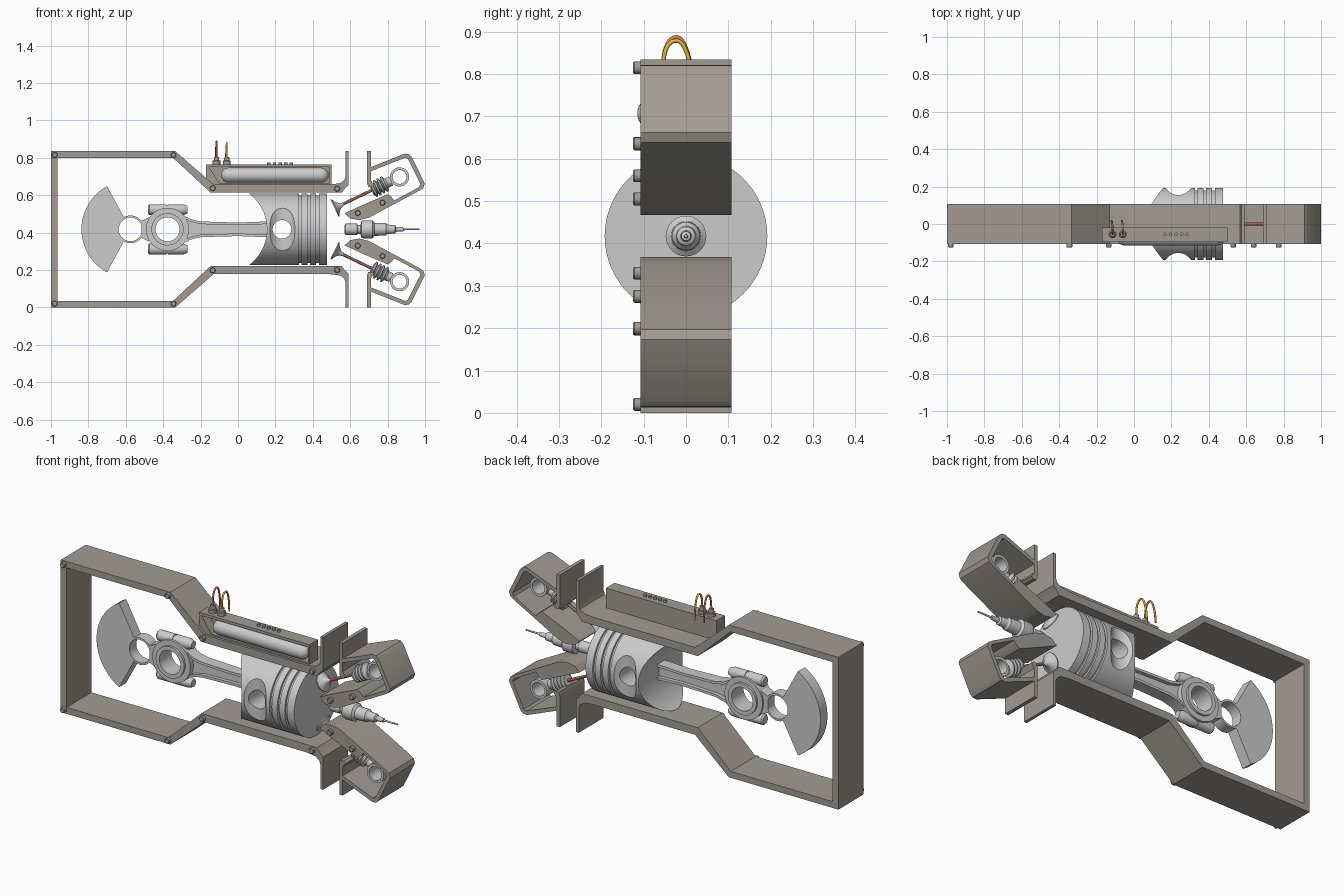
import bpy, bmesh, math
from mathutils import Vector

if "Cube" in bpy.data.objects:
    bpy.data.objects.remove(bpy.data.objects["Cube"])

CZ = 0.4175          # height of the cylinder axis
D = 0.108            # half depth of the cutaway castings


def material(name, rgb):
    m = bpy.data.materials.new(name)
    m.diffuse_color = (*rgb, 1)
    m.use_nodes = True
    m.node_tree.nodes["Principled BSDF"].inputs["Base Color"].default_value = m.diffuse_color
    return m


CAST = material("cast_metal", (0.36, 0.33, 0.29))
RED = material("red_wire", (0.75, 0.2, 0.1))
YELLOW = material("yellow_wire", (0.75, 0.5, 0.03))
STEM = material("valve_stem", (0.33, 0.12, 0.09))


def finish(name, bm, mat=None):
    bmesh.ops.recalc_face_normals(bm, faces=bm.faces)
    me = bpy.data.meshes.new(name)
    bm.to_mesh(me)
    bm.free()
    ob = bpy.data.objects.new(name, me)
    bpy.context.collection.objects.link(ob)
    if mat:
        me.materials.append(mat)
    return ob


def plate(name, pts, y0, y1, mat=None):
    """Extrude an x-z outline along y."""
    bm = bmesh.new()
    f = bm.faces.new([bm.verts.new((x, y0, z)) for x, z in pts])
    r = bmesh.ops.extrude_face_region(bm, geom=[f])
    bmesh.ops.translate(bm, vec=(0, y1 - y0, 0),
                        verts=[v for v in r["geom"] if isinstance(v, bmesh.types.BMVert)])
    return finish(name, bm, mat)


def lathe(name, prof, origin, axis, mat=None, closed=False, n=32):
    """Revolve (distance along axis, radius) points; closed makes a ring."""
    q = Vector(axis).to_track_quat('Z', 'Y')
    bm = bmesh.new()
    rings = [[bm.verts.new(Vector(origin) + q @ Vector((r * math.cos(2 * math.pi * k / n),
              r * math.sin(2 * math.pi * k / n), t))) for k in range(n)] for t, r in prof]
    pairs = list(zip(rings, rings[1:])) + ([(rings[-1], rings[0])] if closed else [])
    for a, b in pairs:
        for k in range(n):
            bm.faces.new((a[k], a[(k + 1) % n], b[(k + 1) % n], b[k]))
    if not closed:
        bm.faces.new(rings[0])
        bm.faces.new(rings[-1])
    return finish(name, bm, mat)


def ring(name, x, z, r0, r1, h, mat=None):
    return lathe(name, [(-h, r0), (-h, r1), (h, r1), (h, r0)], (x, 0, z), (0, 1, 0), mat, True, 48)


def rod(name, a, b, r, mat=None, n=24):
    v = Vector(b) - Vector(a)
    return lathe(name, [(0, r), (v.length, r)], a, v, mat, n=n)


def flip(pts):
    return [(x, 2 * CZ - z) for x, z in pts]


def cut(ob, cutters):
    bpy.context.view_layer.objects.active = ob
    for c in cutters:
        m = ob.modifiers.new("cut", 'BOOLEAN')
        m.operation, m.object, m.solver = 'DIFFERENCE', c, 'EXACT'
        bpy.ops.object.modifier_apply(modifier=m.name)
        bpy.data.objects.remove(c)


# crankcase and cylinder walls, one open outline mirrored about the axis
outer = [(-1, .835), (-.335, .835), (-.13, .657), (.49, .657), (.545, .664), (.568, .68),
         (.575, .70), (.575, .835), (.592, .835), (.592, .655), (.575, .64), (.555, .614)]
inner = [(-.147, .614), (-.347, .80), (-.965, .80)]
half = outer + inner
plate("crankcase", half + flip(half)[::-1], -D, D, CAST)

# cylinder heads with hollow rocker covers, valves, springs and cams
head = [(.57, .503), (.60, .475), (.65, .467), (.70, .48), (.965, .622), (.99, .638), (.999, .662),
        (.928, .806), (.912, .82), (.89, .822), (.71, .75), (.71, .835), (.69, .835), (.69, .665),
        (.697, .645), (.715, .645), (.728, .655), (.71, .68), (.71, .728), (.893, .80),
        (.908, .795), (.976, .66), (.968, .643), (.835, .572), (.822, .59), (.80, .605), (.66, .545)]
spring = [(.22, .03)]
for k in range(4):
    t = .225 + k * .021
    spring += [(t, .032), (t + .004, .044), (t + .012, .044), (t + .016, .032)]
spring += [(.312, .026), (.336, .026)]
bolts = [(-.98, .815), (-.345, .815), (-.135, .637), (.53, .635), (.64, .505), (.773, .56)]
for side, s in (("upper", 1), ("lower", -1)):
    fix = (lambda p: p) if s == 1 else flip
    plate(side + "_cylinder_head", fix(head), -D, D, CAST)
    d = Vector((.9, 0, .433 * s))
    o = Vector((.516, 0, CZ + .113 * s))
    lathe(side + "_valve", [(0, .05), (.006, .05), (.018, .028), (.035, .013), (.055, .007)], o, d)
    rod(side + "_valve_stem", o + d * .05, o + d * .24, .008, STEM, 16)
    lathe(side + "_valve_spring", spring, o, d)
    ring(side + "_cam", .864, CZ + .28 * s, .037, .051, .045)
    for i, (x, z) in enumerate(fix(bolts)):
        lathe(f"{side}_bolt_{i}", [(0, .015), (.014, .015), (.017, .012)],
              (x, -D, z), (0, -1, 0), CAST, n=16)

# piston: turned body with ring grooves, scalloped skirt, side reliefs and pin hole
prof = [(.055, .192)]
for x in (.325, .372, .418):
    prof += [(x, .192), (x, .18), (x + .014, .18), (x + .014, .192)]
prof += [(.475, .192)]
piston = lathe("piston", prof, (0, 0, CZ), (1, 0, 0), n=64)
cut(piston, [rod("skirt_cut", (-.083, -.3, CZ), (-.083, .3, CZ), .238, n=96),
             rod("front_relief", (.237, -.235, CZ - .3), (.237, -.235, CZ + .3), .08, n=48),
             rod("back_relief", (.237, .235, CZ - .3), (.237, .235, CZ + .3), .08, n=48),
             rod("pin_cut", (.235, -.3, CZ), (.235, .3, CZ), .05, n=40)])

# connecting rod: I-section shank, split big end and cap bolts
BX = -.377
edge = [(-.30, .08), (-.255, .055), (-.20, .042), (0, .036), (.175, .043)]
low = [(x, h - .014) for x, h in edge]
plate("rod_web", [(x, CZ + h) for x, h in low] + [(x, CZ - h) for x, h in low[::-1]], -.012, .012)
for name, s in (("upper", 1), ("lower", -1)):
    plate(name + "_rod_flange", [(x, CZ + s * h) for x, h in edge + low[::-1]], -.032, .032)
    z = CZ + .105 * s
    lathe(name + "_cap_bolt", [(-.105, .022), (-.097, .029), (-.004, .029), (-.004, .025), (.004, .025),
                               (.004, .029), (.085, .029), (.108, .02)], (BX, 0, z), (1, 0, 0))
ring("big_end", BX, CZ, .082, .115, .04)
ring("bearing_shell", BX, CZ, .064, .086, .052)

# crankshaft web: counterweight fan, journal ring and bridge
JX = -.575
angs = [math.radians(118.5 + 123 * k / 32) for k in range(33)]
arc = lambda r: [(JX + r * math.cos(a), CZ + r * math.sin(a)) for a in angs]
plate("counterweight", arc(.262) + arc(.066)[::-1], -.03, .03)
ring("crank_journal", JX, CZ, .063, .074, .03)
plate("crank_bridge", [(-.517, CZ - .045), (-.475, CZ - .065), (-.475, CZ + .065),
                       (-.517, CZ + .045)], -.03, .03)

# spark plug
lathe("spark_plug", [(.57, .022), (.575, .03), (.635, .03), (.64, .024), (.655, .024), (.66, .045),
                     (.672, .048), (.72, .048), (.73, .035), (.79, .033), (.80, .025), (.84, .022),
                     (.845, .013), (.885, .011), (.887, .005), (.97, .004)], (0, 0, CZ), (1, 0, 0))

# ignition box with recessed front, capsule, top studs, sockets and wires
box = plate("ignition_box", [(-.17, .655), (.50, .655), (.50, .765), (-.17, .765)], -.095, -.02, CAST)
cut(box, [plate("recess", [(-.155, .75), (-.10, .665), (.49, .665), (.49, .75)], -.12, -.04, CAST)])
cap = [(.04 * (1 - math.cos(a)), max(.04 * math.sin(a), .002))
       for a in (math.pi / 16 * k for k in range(9))]
L = .575
lathe("capsule", cap + [(L - t, r) for t, r in cap[::-1]], (-.09, -.075, .707), (1, 0, 0))
for k in range(5):
    rod(f"box_stud_{k}", (.165 + .03 * k, -.055, .76), (.165 + .03 * k, -.055, .776), .009, CAST, 16)
for name, x, top, mat in (("red_wire", -.115, .887, RED), ("yellow_wire", -.06, .879, YELLOW)):
    lathe(name + "_socket", [(0, .021), (.022, .021), (.024, .015), (.042, .013)],
          (x, -.055, .762), (0, 0, 1), CAST)
    cu = bpy.data.curves.new(name, 'CURVE')
    cu.dimensions, cu.bevel_depth, cu.bevel_resolution, cu.use_fill_caps = '3D', .005, 2, True
    sp = cu.splines.new('BEZIER')
    path = [(x, -.055, .80), (x, -.022, top), (x - .005, .017, .755)]
    sp.bezier_points.add(len(path) - 1)
    for p, co in zip(sp.bezier_points, path):
        p.co = co
        p.handle_left_type = p.handle_right_type = 'FREE'
    for p, h in zip(sp.bezier_points, ((0, 0, .05), (0, .024, 0), (0, 0, -.05))):
        p.handle_left, p.handle_right = p.co - Vector(h), p.co + Vector(h)
    cu.materials.append(mat)
    bpy.context.collection.objects.link(bpy.data.objects.new(name, cu))

# smooth round surfaces, keep machined edges sharp
bpy.ops.object.select_all(action='DESELECT')
for ob in bpy.data.objects:
    if ob.type == 'MESH':
        ob.select_set(True)
        bpy.context.view_layer.objects.active = ob
bpy.ops.object.shade_smooth_by_angle(angle=math.radians(30))
